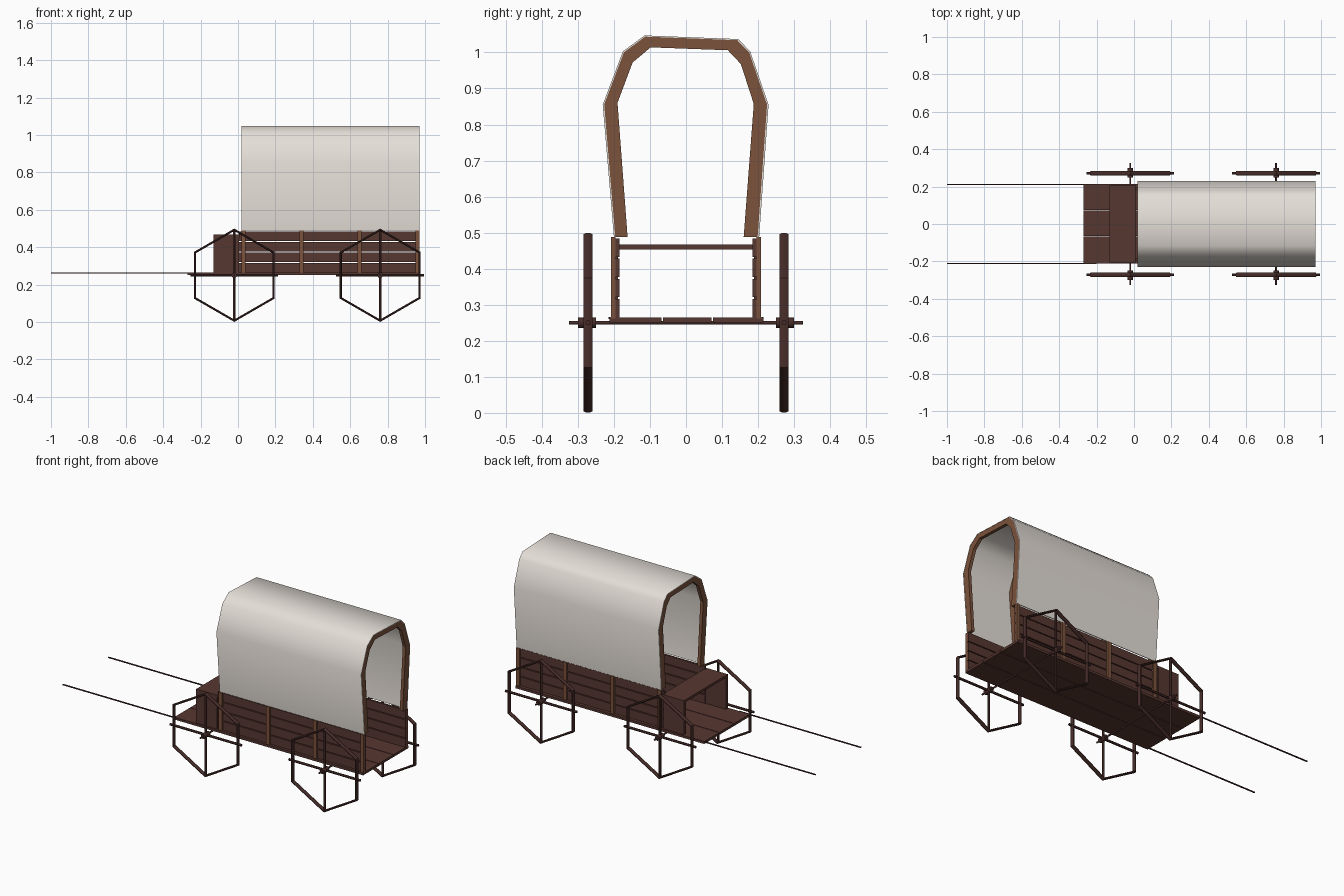
import bpy, bmesh, math
from mathutils import Matrix

if "Cube" in bpy.data.objects:
    bpy.data.objects.remove(bpy.data.objects["Cube"])


def material(name, rgb):
    m = bpy.data.materials.new(name)
    m.diffuse_color = (*rgb, 1)
    m.use_nodes = True
    m.node_tree.nodes["Principled BSDF"].inputs["Base Color"].default_value = m.diffuse_color
    return m


DARK = material("dark_wood", (0.095, 0.038, 0.03))
LIGHT = material("light_wood", (0.2, 0.085, 0.045))
WHEEL = material("wheel_wood", (0.065, 0.027, 0.023))
CANVAS = material("canvas", (0.78, 0.73, 0.68))


def add(name, bm, mat, smooth=None):
    bmesh.ops.recalc_face_normals(bm, faces=bm.faces)
    me = bpy.data.meshes.new(name)
    bm.to_mesh(me)
    bm.free()
    me.materials.append(mat)
    ob = bpy.data.objects.new(name, me)
    bpy.context.collection.objects.link(ob)
    if smooth:
        bpy.context.view_layer.objects.active = ob
        ob.select_set(True)
        bpy.ops.object.shade_smooth_by_angle(angle=math.radians(smooth))
        ob.select_set(False)
    return ob


def box(name, x, y, z, mat):
    bm = bmesh.new()
    size = [b - a for a, b in (x, y, z)]
    mid = [(a + b) / 2 for a, b in (x, y, z)]
    bmesh.ops.create_cube(bm, size=1, matrix=Matrix.Translation(mid) @ Matrix.Diagonal((*size, 1)))
    return add(name, bm, mat)


def rod(name, pos, length, radius, axis, mat, sides=8):
    rot = {"X": Matrix.Rotation(math.pi / 2, 4, "Y"), "Y": Matrix.Rotation(math.pi / 2, 4, "X"),
           "Z": Matrix.Identity(4)}[axis]
    bm = bmesh.new()
    bmesh.ops.create_cone(bm, cap_ends=True, segments=sides, radius1=radius, radius2=radius,
                          depth=length, matrix=Matrix.Translation(pos) @ rot)
    return add(name, bm, mat, 50)


def rim(name, x, y, z):
    # six-sided ring with a rounded, wide section
    bm = bmesh.new()
    rings = []
    for i in range(6):
        a = math.pi / 2 + i * math.pi / 3
        ring = []
        for j in range(8):
            b = j * math.pi / 4 + math.pi / 8
            r = 0.243 + 0.007 * math.cos(b)
            ring.append(bm.verts.new((x + r * math.cos(a), y + 0.013 * math.sin(b), z + r * math.sin(a))))
        rings.append(ring)
    for i in range(6):
        p, q = rings[i], rings[(i + 1) % 6]
        for j in range(8):
            k = (j + 1) % 8
            bm.faces.new((p[j], p[k], q[k], q[j]))
    return add(name, bm, WHEEL, 50)


# floor boards
for i, (a, b) in enumerate([(-0.212, -0.068), (-0.064, 0.071), (0.075, 0.215)]):
    box(f"floor_board_{i}", (-0.27, 0.97), (a, b), (0.251, 0.265), DARK)

POSTS = (0.03, 0.34, 0.65, 0.96)
for s, side in ((-1, "near"), (1, "far")):
    def span(a, b):
        return tuple(sorted((s * a, s * b)))
    # side planks and posts
    for i in range(4):
        z = 0.265 + i * 0.056
        box(f"side_plank_{side}_{i}", (0.005, 0.97), span(0.185, 0.197), (z, z + 0.051), DARK)
    for i, x in enumerate(POSTS):
        box(f"side_post_{side}_{i}", (x - 0.011, x + 0.011), span(0.195, 0.208), (0.262, 0.488), LIGHT)
    # bench side and shaft
    box(f"bench_side_{side}", (-0.13, 0.005), span(0.188, 0.206), (0.265, 0.455), DARK)
    box(f"shaft_{side}", (-1.0, -0.2), span(0.209, 0.215), (0.26, 0.266), WHEEL)

# bench seat
box("bench_seat", (-0.13, 0.012), (-0.206, 0.206), (0.453, 0.467), DARK)

# axles and wheels
for end, x in (("front", -0.02), ("rear", 0.76)):
    rod(f"axle_{end}", (x, 0, 0.25), 0.65, 0.005, "Y", WHEEL)
    for s, side in ((-1, "near"), (1, "far")):
        tag = f"{end}_{side}"
        y = s * 0.272
        rim(f"wheel_rim_{tag}", x, y, 0.25)
        rod(f"wheel_hub_{tag}", (x, s * 0.274, 0.25), 0.05, 0.015, "Y", WHEEL)
        rod(f"spoke_upright_{tag}", (x, y, 0.25), 0.48, 0.007, "Z", WHEEL, 6)
        rod(f"spoke_level_{tag}", (x, y, 0.25), 0.47, 0.007, "X", WHEEL, 6)

# cover and hoops share this arch section
OUTER = [(-0.2, 0.488), (-0.231, 0.855), (-0.175, 1.003), (-0.115, 1.047),
         (0.145, 1.037), (0.178, 1.003), (0.229, 0.855), (0.203, 0.488)]
INNER = [(-0.162, 0.488), (-0.19, 0.86), (-0.148, 0.972), (-0.098, 1.014),
         (0.116, 1.006), (0.152, 0.968), (0.188, 0.857), (0.16, 0.488)]


def band(name, outer, inner, x0, x1, mat, smooth=None):
    bm = bmesh.new()
    loops = [[bm.verts.new((x, y, z)) for y, z in pts]
             for x, pts in ((x0, outer), (x1, outer), (x1, inner), (x0, inner))]
    for i in range(4):
        p, q = loops[i], loops[(i + 1) % 4]
        for j in range(len(p) - 1):
            bm.faces.new((p[j], p[j + 1], q[j + 1], q[j]))
    bm.faces.new([l[0] for l in loops])
    bm.faces.new([l[-1] for l in loops])
    return add(name, bm, mat, smooth)


def toward(t):
    return [(a + (c - a) * t, b + (d - b) * t) for (a, b), (c, d) in zip(OUTER, INNER)]


band("canvas_cover", OUTER, toward(0.1), 0.02, 0.97, CANVAS, 70)
for i, x in enumerate(POSTS):
    band(f"hoop_{i}", toward(0.1), INNER, x - 0.01, x + 0.009, LIGHT)
